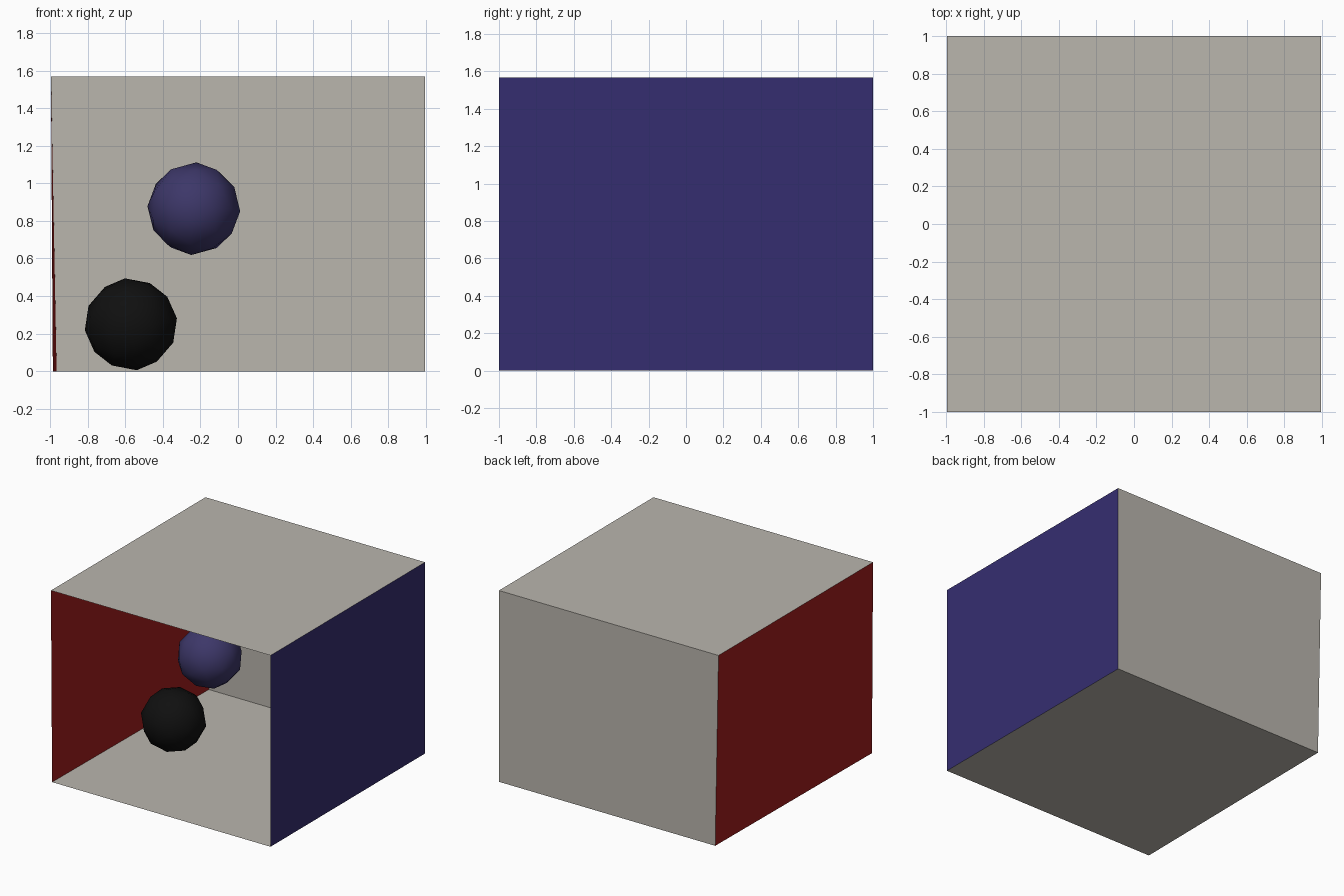
import bpy

if "Cube" in bpy.data.objects:
    bpy.data.objects.remove(bpy.data.objects["Cube"])


def material(name, rgb):
    m = bpy.data.materials.new(name)
    m.diffuse_color = (*rgb, 1)
    m.use_nodes = True
    m.node_tree.nodes["Principled BSDF"].inputs["Base Color"].default_value = m.diffuse_color
    return m


warm_white = material("warm_white", (0.49, 0.465, 0.42))
red = material("red", (0.355, 0.0115, 0.0115))
blue = material("blue", (0.036, 0.027, 0.163))
black = material("black", (0.005, 0.005, 0.005))
sphere_blue = material("sphere_blue", (0.046, 0.038, 0.14))

# Room corners: the left wall leans and is slightly skewed at the floor
R, H = 0.995, 1.567
floor_fl, floor_fr = (-0.985, -1, 0), (R, -1, 0)
floor_br, floor_bl = (R, 1, 0), (-0.965, 1, 0)
top_fl, top_fr = (-R, -1, H), (R, -1, H)
top_br, top_bl = (R, 1, H), (-R, 1, H)


def panel(name, corners, mat):
    mesh = bpy.data.meshes.new(name)
    mesh.from_pydata(corners, [], [(0, 1, 2, 3)])
    mesh.materials.append(mat)
    bpy.context.collection.objects.link(bpy.data.objects.new(name, mesh))


# Thin room panels facing inward, open at the front
panel("floor", [floor_fl, floor_fr, floor_br, floor_bl], warm_white)
panel("ceiling", [top_fl, top_bl, top_br, top_fr], warm_white)
panel("back_wall", [floor_bl, floor_br, top_br, top_bl], warm_white)
panel("left_wall", [floor_fl, floor_bl, top_bl, top_fl], red)
panel("right_wall", [floor_fr, top_fr, top_br, floor_br], blue)


def ball(name, centre, turn, mat):
    bpy.ops.mesh.primitive_ico_sphere_add(
        subdivisions=2, radius=0.247, location=centre, rotation=turn)
    ob = bpy.context.object
    ob.name = name
    ob.data.materials.append(mat)
    bpy.ops.object.shade_smooth()


# Low-poly, smooth-shaded balls
ball("lower_ball", (-0.57, -0.02, 0.25), (0.4, 0.3, 0.2), black)
ball("upper_ball", (-0.235, -0.03, 0.865), (0.3, 0.5, 0.1), sphere_blue)
